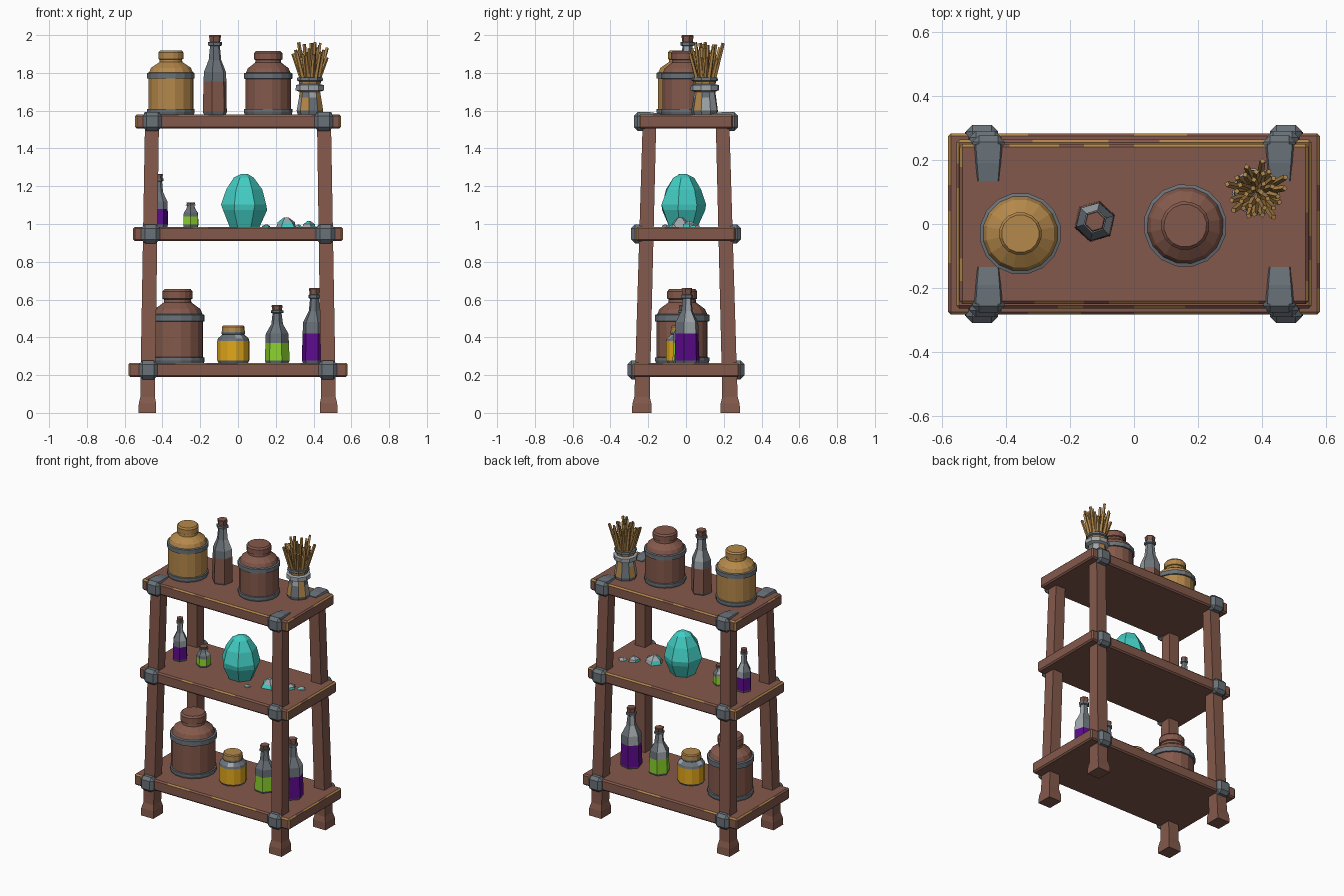
import bpy, bmesh, math, random
from mathutils import Vector, Matrix

if "Cube" in bpy.data.objects:
    bpy.data.objects.remove(bpy.data.objects["Cube"])

random.seed(4)


def lin(c):
    c /= 255
    return c / 12.92 if c <= 0.04045 else ((c + 0.055) / 1.055) ** 2.4


PALETTE = [("brown_wood", 132, 89, 75), ("tan_wood", 180, 136, 74), ("slate_metal", 106, 114, 121),
           ("pale_glass", 160, 166, 170), ("teal_crystal", 66, 205, 195), ("purple_potion", 92, 10, 140),
           ("green_potion", 138, 208, 44), ("yellow_honey", 226, 168, 28)]
MATS = []
for name, r, g, b in PALETTE:
    m = bpy.data.materials.new(name)
    m.diffuse_color = (lin(r), lin(g), lin(b), 1)
    m.use_nodes = True
    m.node_tree.nodes["Principled BSDF"].inputs["Base Color"].default_value = m.diffuse_color
    MATS.append(m)
BROWN, TAN, SLATE, PALE, TEAL, PURPLE, GREEN, YELLOW = range(8)
GLASS = (SLATE, PALE, SLATE, SLATE)


def finish(bm, name, loc=(0, 0, 0)):
    bmesh.ops.recalc_face_normals(bm, faces=bm.faces)
    me = bpy.data.meshes.new(name)
    bm.to_mesh(me)
    bm.free()
    for m in MATS:
        me.materials.append(m)
    ob = bpy.data.objects.new(name, me)
    ob.location = loc
    bpy.context.collection.objects.link(ob)
    return ob


def bevel_worn(bm, width, chance):
    """Bevel the sharp edges and tint some of the upward or side bevels as worn wood."""
    sharp = [e for e in bm.edges if len(e.link_faces) == 2 and e.calc_face_angle() > 0.6]
    res = bmesh.ops.bevel(bm, geom=sharp, offset=width, segments=1, affect='EDGES')
    bm.normal_update()
    for f in res["faces"]:
        if f.normal.z > -0.3 and random.random() < chance:
            f.material_index = TAN


def loft(bm, rings, mats):
    """Skin closed rings; mats holds one colour, or a repeating tuple, per band."""
    vs = [[bm.verts.new(p) for p in ring] for ring in rings]
    n = len(vs[0])
    for i in range(len(vs) - 1):
        for j in range(n):
            k = (j + 1) % n
            f = bm.faces.new((vs[i][j], vs[i][k], vs[i + 1][k], vs[i + 1][j]))
            m = mats[i]
            f.material_index = m if isinstance(m, int) else m[j % len(m)]
    for ring, m in ((vs[0], mats[0]), (vs[-1], mats[-1])):
        bm.faces.new(ring).material_index = m if isinstance(m, int) else m[0]


def lathe(name, loc, profile, sides, jitter=0.0):
    """profile: (radius, height, colour of the band above)."""
    bm = bmesh.new()
    turn = random.random()
    rings = []
    for r, z, _ in profile:
        ring = []
        for j in range(sides):
            a = 2 * math.pi * (j + turn) / sides
            q = r * (1 + random.uniform(-jitter, jitter))
            ring.append((q * math.cos(a), q * math.sin(a), z))
        rings.append(ring)
    loft(bm, rings, [p[2] for p in profile[:-1]])
    return finish(bm, name, loc)


# shelves: half length, half depth, bottom and top height
SHELVES = {"bottom": (0.58, 0.283, 0.19, 0.265), "middle": (0.555, 0.264, 0.91, 0.985),
           "top": (0.545, 0.25, 1.505, 1.58)}
for label, (hx, hy, z0, z1) in SHELVES.items():
    bm = bmesh.new()
    bmesh.ops.create_cube(bm, size=1)
    bmesh.ops.scale(bm, vec=(2 * hx, 2 * hy, z1 - z0), verts=bm.verts)
    for axis, cuts in ((0, 13), (1, 6)):
        edges = [e for e in bm.edges if abs((e.verts[0].co - e.verts[1].co)[axis]) > 0.4]
        bmesh.ops.subdivide_edges(bm, edges=edges, cuts=cuts, use_grid_fill=True)
    bevel_worn(bm, 0.009, 0.55)
    finish(bm, label + "_shelf", (0, 0, (z0 + z1) / 2))

CORNERS = [(sx, sy, ("left" if sx < 0 else "right") + ("_front" if sy < 0 else "_back"))
           for sx in (-1, 1) for sy in (-1, 1)]

for sx, sy, side in CORNERS:
    # leaning leg with a flared foot
    bm = bmesh.new()
    rings = []
    levels = [(0, .047, .052), (.05, .046, .05), (.085, .038, .041), (.19, .039, .04)]
    levels += [(.19 + 1.325 * i / 10, .039 - .0002 * i, .04 - .0004 * i) for i in range(1, 11)]
    for z, wx, wy in levels:
        cx, cy = sx * (0.48 - 0.016 * z), sy * (0.235 - 0.027 * z)
        rings.append([(cx + a * wx, cy + b * wy, z) for a, b in ((-1, -1), (1, -1), (1, 1), (-1, 1))])
    loft(bm, rings, [BROWN] * (len(rings) - 1))
    bevel_worn(bm, 0.007, 0.25)
    finish(bm, side + "_leg")

    # metal brackets over the shelf edges
    for label, (hx, hy, z0, z1) in SHELVES.items():
        bm = bmesh.new()
        bmesh.ops.create_cube(bm, size=1)
        bmesh.ops.scale(bm, vec=(0.1, 0.075, z1 - z0 + 0.024), verts=bm.verts)
        bmesh.ops.bevel(bm, geom=bm.edges[:], offset=0.02, segments=1, affect='EDGES')
        for f in bm.faces:
            f.material_index = SLATE
        cx = sx * (0.478 - 0.016 * z0)
        finish(bm, f"{side}_{label}_bracket", (cx, sy * (hy - 0.011), (z0 + z1) / 2))
    # bent tab lying on the top shelf
    bm = bmesh.new()
    rings = [[(sx * .455 + a * w, sy * y, z) for a, z in ((-1, 1.575), (1, 1.575), (.85, h), (-.85, h))]
             for y, w, h in ((.25, .046, 1.592), (.19, .041, 1.592), (.135, .036, 1.584))]
    loft(bm, rings, [SLATE, SLATE])
    finish(bm, side + "_bracket_tab")


# crocks with metal hoops and a lid
def crock(name, loc, r, h, lid, colour):
    lathe(name, loc, [(r * .97, 0, SLATE), (r, .012, SLATE), (r, .028, SLATE), (r * .94, .03, colour),
                      (r * .94, h * .56, SLATE), (r, h * .565, SLATE), (r, h * .65, SLATE),
                      (r * .92, h * .66, colour), (r * .84, h * .73, colour), (lid * .92, h * .82, colour),
                      (lid * .9, h * .86, colour), (lid, h * .87, colour), (lid, h * .97, colour),
                      (lid * .88, h, colour)], 16)


crock("bottom_brown_crock", (-.32, -.02, .265), .145, .39, .08, BROWN)
crock("top_tan_crock", (-.355, -.03, 1.58), .128, .338, .067, TAN)
crock("top_brown_crock", (.16, -.005, 1.58), .13, .335, .076, BROWN)


# potion bottles: liquid below, glass above, cork on top
def bottle(name, loc, r, h, fill, shoulder, liquid, neck, cork=BROWN):
    lathe(name, loc, [(r * .92, 0, SLATE), (r, .012, liquid), (r * .95, fill, GLASS),
                      (r * .92, shoulder, GLASS), (neck * 1.15, shoulder + (h - shoulder) * .33, GLASS),
                      (neck * .9, h * .86, SLATE), (neck * 1.25, h * .87, SLATE), (neck * 1.25, h * .91, SLATE),
                      (neck * .95, h * .915, cork), (neck * 1.1, h * .99, cork), (neck, h, cork)], 6, .02)


bottle("bottom_purple_bottle", (.405, .005, .265), .068, .395, .155, .215, PURPLE, .027)
bottle("bottom_green_bottle", (.207, -.01, .265), .066, .305, .105, .155, GREEN, .027)
bottle("middle_purple_bottle", (-.42, -.02, .985), .05, .28, .095, .135, PURPLE, .02)
bottle("middle_green_bottle", (-.25, -.01, .985), .046, .13, .055, .075, GREEN, .024)
bottle("top_brown_bottle", (-.122, .008, 1.58), .066, .42, .175, .225, BROWN, .03)

# squat honey jar
lathe("honey_jar", (-.025, -.02, .265),
      [(.08, 0, SLATE), (.086, .012, YELLOW), (.086, .115, SLATE), (.082, .13, GLASS), (.058, .15, SLATE),
       (.062, .153, SLATE), (.062, .163, TAN), (.06, .19, TAN), (.054, .197, TAN)], 12)

# large faceted crystal and its shards
lathe("large_crystal", (.033, -.015, .983),
      [(.078, 0, TEAL), (.118, .09, TEAL), (.122, .12, TEAL), (.098, .2, TEAL), (.055, .262, TEAL),
       (.018, .282, TEAL)], 7, .06)
for i, (x, y, r, h) in enumerate([(.255, -.03, .055, .052), (.375, .02, .038, .032), (.15, -.11, .024, .014),
                                  (.44, .05, .028, .016), (.32, -.07, .02, .014)]):
    lathe(f"crystal_shard_{i + 1}", (x, y, .983),
          [(r, 0, (PALE, TEAL)), (r * .85, h * .5, (PALE, PALE, TEAL)), (r * .25, h, PALE)], 5, .15)

# glass jar holding dry straw
lathe("straw_jar", (.382, .1, 1.58),
      [(.068, 0, SLATE), (.072, .02, (PALE, TAN, SLATE, TAN)), (.06, .09, (PALE, TAN, SLATE)),
       (.056, .12, PALE), (.076, .128, PALE), (.076, .155, PALE), (.058, .16, TAN), (.06, .175, SLATE),
       (.07, .18, SLATE), (.068, .195, PALE)], 9, .02)
bm = bmesh.new()
for i in range(34):
    a = i * 2.4
    q = math.sqrt((i + .5) / 34)
    d = Vector((math.cos(a), math.sin(a), 0))
    start = d * .045 * q + Vector((0, 0, .17))
    end = d * .1 * q * random.uniform(.8, 1.1) + Vector((0, 0, random.uniform(.29, .382)))
    axis = end - start
    mat = Matrix.Translation((start + end) / 2) @ axis.to_track_quat('Z', 'Y').to_matrix().to_4x4()
    bmesh.ops.create_cone(bm, cap_ends=True, segments=4, radius1=.012, radius2=.009,
                          depth=axis.length, matrix=mat)
for f in bm.faces:
    f.material_index = TAN
finish(bm, "straw_bundle", (.385, .1, 1.58))
